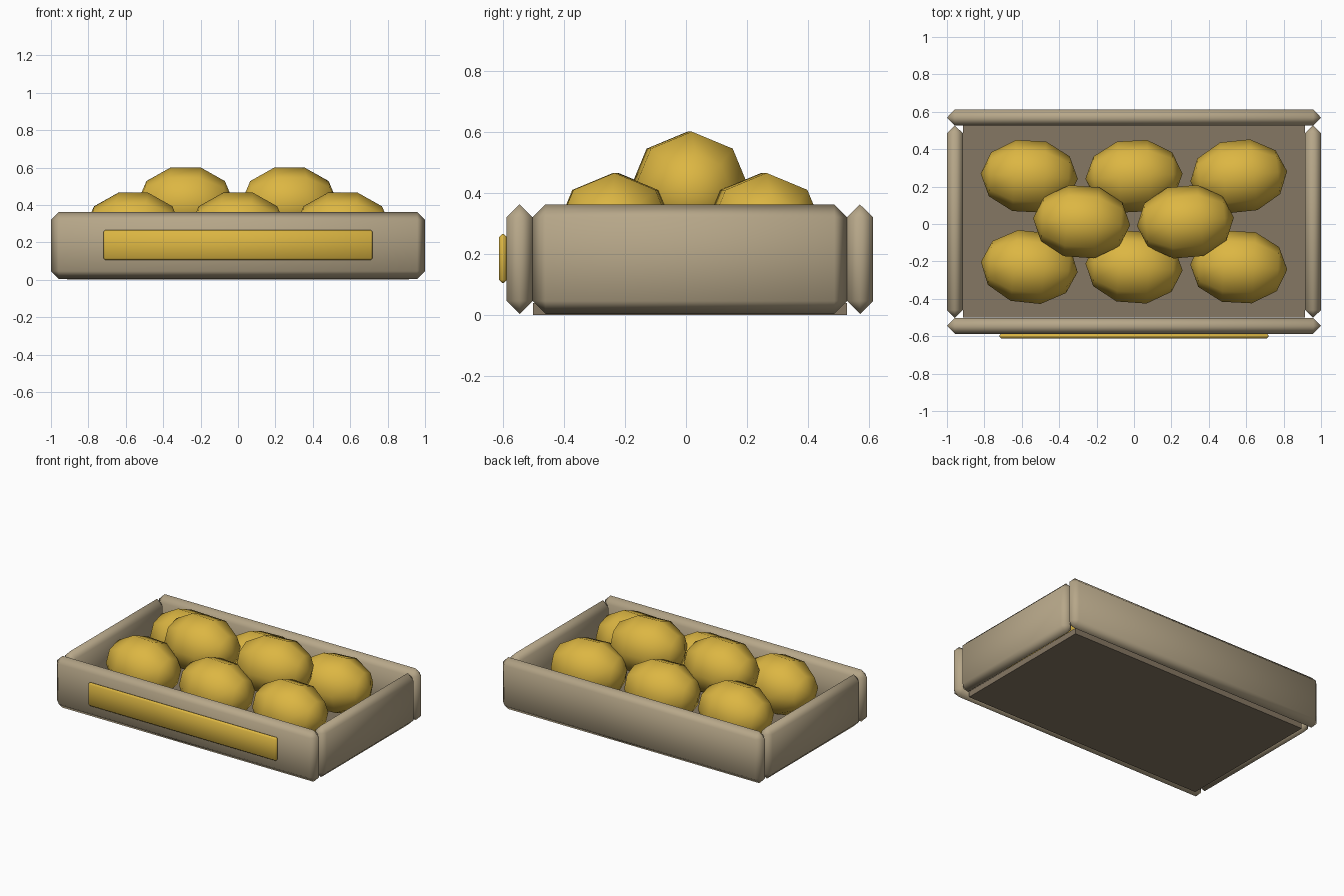
import bpy, bmesh
from math import radians
from mathutils import Matrix

cube = bpy.data.objects.get("Cube")
if cube:
    bpy.data.objects.remove(cube, do_unlink=True)


def material(name, rgb):
    m = bpy.data.materials.new(name)
    m.use_nodes = True
    m.diffuse_color = (*rgb, 1)
    m.node_tree.nodes["Principled BSDF"].inputs["Base Color"].default_value = (*rgb, 1)
    return m


WOOD = material("light wood", (0.47, 0.385, 0.25))
FLOOR = material("dark wood", (0.235, 0.185, 0.125))
YELLOW = material("lemon yellow", (0.72, 0.47, 0.055))


def finish(bm, name, mat, smooth=True):
    me = bpy.data.meshes.new(name)
    bm.to_mesh(me)
    bm.free()
    for p in me.polygons:
        p.use_smooth = smooth
    me.materials.append(mat)
    ob = bpy.data.objects.new(name, me)
    bpy.context.collection.objects.link(ob)
    return ob


def box(name, lo, hi, mat, bevel=0):
    """Box between two corners, optionally with chamfered edges."""
    bm = bmesh.new()
    size = [b - a for a, b in zip(lo, hi)]
    mid = [(a + b) / 2 for a, b in zip(lo, hi)]
    bmesh.ops.create_cube(bm, size=1, matrix=Matrix.Translation(mid) @ Matrix.Diagonal((*size, 1)))
    if bevel:
        bmesh.ops.bevel(bm, geom=bm.edges[:], offset=bevel, segments=1,
                        affect='EDGES', clamp_overlap=True)
        # close the chamfers into a ridge on thin boards
        bmesh.ops.remove_doubles(bm, verts=bm.verts[:], dist=0.004)
    return finish(bm, name, mat, bevel > 0)


def lemon(name, x, y, z, turn):
    """Low-poly lemon lying along x, turned about z."""
    bm = bmesh.new()
    bmesh.ops.create_uvsphere(
        bm, u_segments=8, v_segments=5, radius=1,
        matrix=Matrix.Translation((x, y, z)) @ Matrix.Rotation(radians(turn), 4, 'Z')
        @ Matrix.Diagonal((0.26, 0.2, 0.2, 1)) @ Matrix.Rotation(radians(90), 4, 'Y'))
    finish(bm, name, YELLOW)


# Crate boards
box("crate_floor", (-0.915, -0.5, 0), (0.915, 0.527, 0.04), FLOOR)
box("front_board", (-1, -0.587, 0.004), (1, -0.502, 0.362), WOOD, 0.042)
box("back_board", (-1, 0.527, 0.004), (1, 0.612, 0.362), WOOD, 0.042)
for side, s in (("left", 1), ("right", -1)):
    x0, x1 = sorted((s * 0.915, s))
    box(side + "_board", (x0, -0.502, 0.004), (x1, 0.527, 0.362), WOOD, 0.042)

# Front label plate
box("label_plate", (-0.72, -0.612, 0.105), (0.72, -0.586, 0.265), YELLOW, 0.01)

# Bottom layer of lemons
for row, y, turns in (("front", -0.23, (-6, -4, -3)), ("back", 0.255, (-3, 3, 6))):
    for i, turn in enumerate(turns):
        lemon(f"{row}_lemon_{i + 1}", (i - 1) * 0.56, y, 0.275, turn)

# Top layer of lemons
for side, x, turn in (("right", -0.28, -4), ("left", 0.275, 5)):
    lemon(f"top_{side}_lemon", x, 0.012, 0.41, turn)
